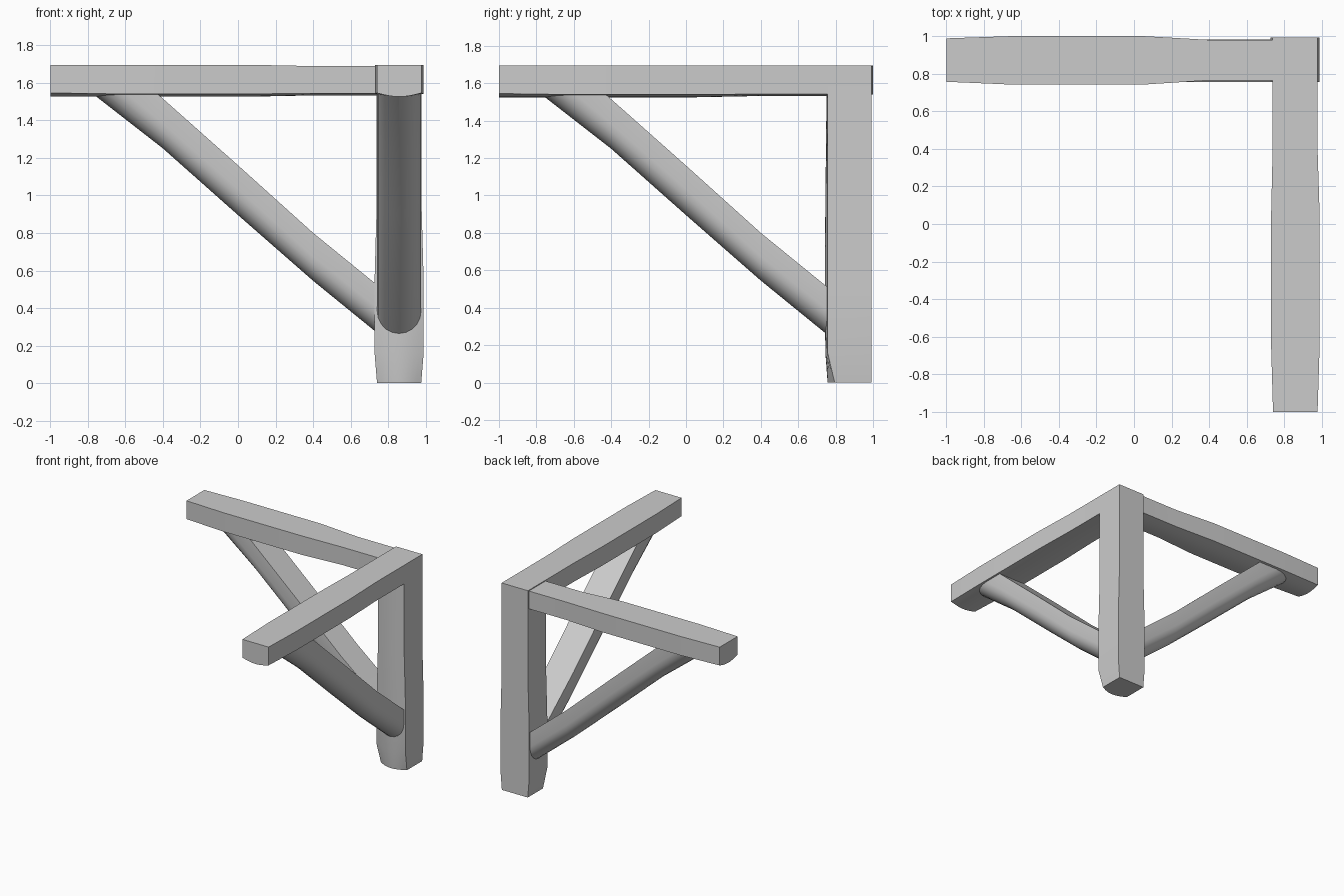
import bpy, bmesh, math
from mathutils import Vector

old = bpy.data.objects.get("Cube")
if old:
    bpy.data.objects.remove(old, do_unlink=True)

wood = bpy.data.materials.new("grey wood")
wood.use_nodes = True
wood.diffuse_color = (0.6, 0.6, 0.6, 1)
wood.node_tree.nodes["Principled BSDF"].inputs["Base Color"].default_value = (0.6, 0.6, 0.6, 1)


def section(lo, hi, flat, corner, apex, rounded, steps=10):
    """Half-hewn log: one flat side, two straight sides and a curved side."""
    pts = [(lo, flat)]
    for i in range(steps + 1):
        t = i / steps
        across = (1 - math.cos(math.pi * t)) / 2 if rounded else t
        pts.append((lo + (hi - lo) * across, corner + (apex - corner) * math.sin(math.pi * t)))
    return pts + [(hi, flat)]


def timber(name, stations, place, rounded=False, cut=None):
    """Loft sections along a timber; place maps (along, across, depth) to a point."""
    bm = bmesh.new()
    rings = [[bm.verts.new(place(s[0], a, d)) for a, d in section(*s[1:], rounded)]
             for s in stations]
    n = len(rings[0])
    for r, q in zip(rings, rings[1:]):
        for i in range(n):
            j = (i + 1) % n
            bm.faces.new((r[i], r[j], q[j], q[i]))
    bm.faces.new(rings[0])
    bm.faces.new(rings[-1])
    if cut:
        bmesh.ops.bisect_plane(bm, geom=bm.verts[:] + bm.edges[:] + bm.faces[:],
                               plane_co=(0, 0, cut), plane_no=(0, 0, 1), clear_outer=True)
        bmesh.ops.holes_fill(bm, edges=[e for e in bm.edges if e.is_boundary])
    bmesh.ops.recalc_face_normals(bm, faces=bm.faces)
    mesh = bpy.data.meshes.new(name)
    bm.to_mesh(mesh)
    bm.free()
    mesh.materials.append(wood)
    obj = bpy.data.objects.new(name, mesh)
    bpy.context.collection.objects.link(obj)
    bpy.ops.object.select_all(action="DESELECT")
    obj.select_set(True)
    bpy.context.view_layer.objects.active = obj
    bpy.ops.object.shade_smooth_by_angle(angle=math.radians(30))


def along_x(a, c, d):
    return Vector((a, c, d))


def along_y(a, c, d):
    return Vector((c, a, d))


def along_z(a, c, d):
    return Vector((c, d, a))


# Upright post, flat at the back and rounded at the front
timber("post", [
    (0, .74, .975, .992, .795, .757),
    (.16, .727, .988, .992, .757, .745),
    (.55, .727, .988, .992, .757, .742),
    (.95, .738, .977, .992, .757, .745),
    (1.69, .738, .977, .992, .757, .753)], along_z)

# Two top beams, flat above and rounded below
timber("front_beam", [
    (-1, .74, .977, 1.695, 1.545, 1.525),
    (-.65, .73, .988, 1.695, 1.54, 1.525),
    (.05, .73, .988, 1.695, 1.54, 1.525),
    (.4, .738, .977, 1.695, 1.542, 1.532),
    (.992, .738, .977, 1.695, 1.542, 1.532)], along_y)
timber("side_beam", [
    (-.997, .757, .988, 1.695, 1.545, 1.525),
    (-.65, .742, 1.0, 1.695, 1.54, 1.525),
    (.05, .742, 1.0, 1.695, 1.54, 1.525),
    (.4, .765, .98, 1.688, 1.542, 1.532),
    (.75, .765, .98, 1.688, 1.542, 1.532)], along_x)

# Two diagonal braces, flat above and half round below, ending inside the beams
for name, place, lo, hi in (("front_brace", along_y, .74, .975),
                            ("side_brace", along_x, .757, .982)):
    timber(name, [
        (-.85, lo, hi, 1.91, 1.75, 1.6),
        (-.4, lo, hi, 1.515, 1.385, 1.25),
        (0, lo, hi, 1.16, 1.035, .895),
        (.4, lo, hi, .8, .675, .545),
        (.83, lo, hi, .45, .33, .195)], place, rounded=True, cut=1.6)
